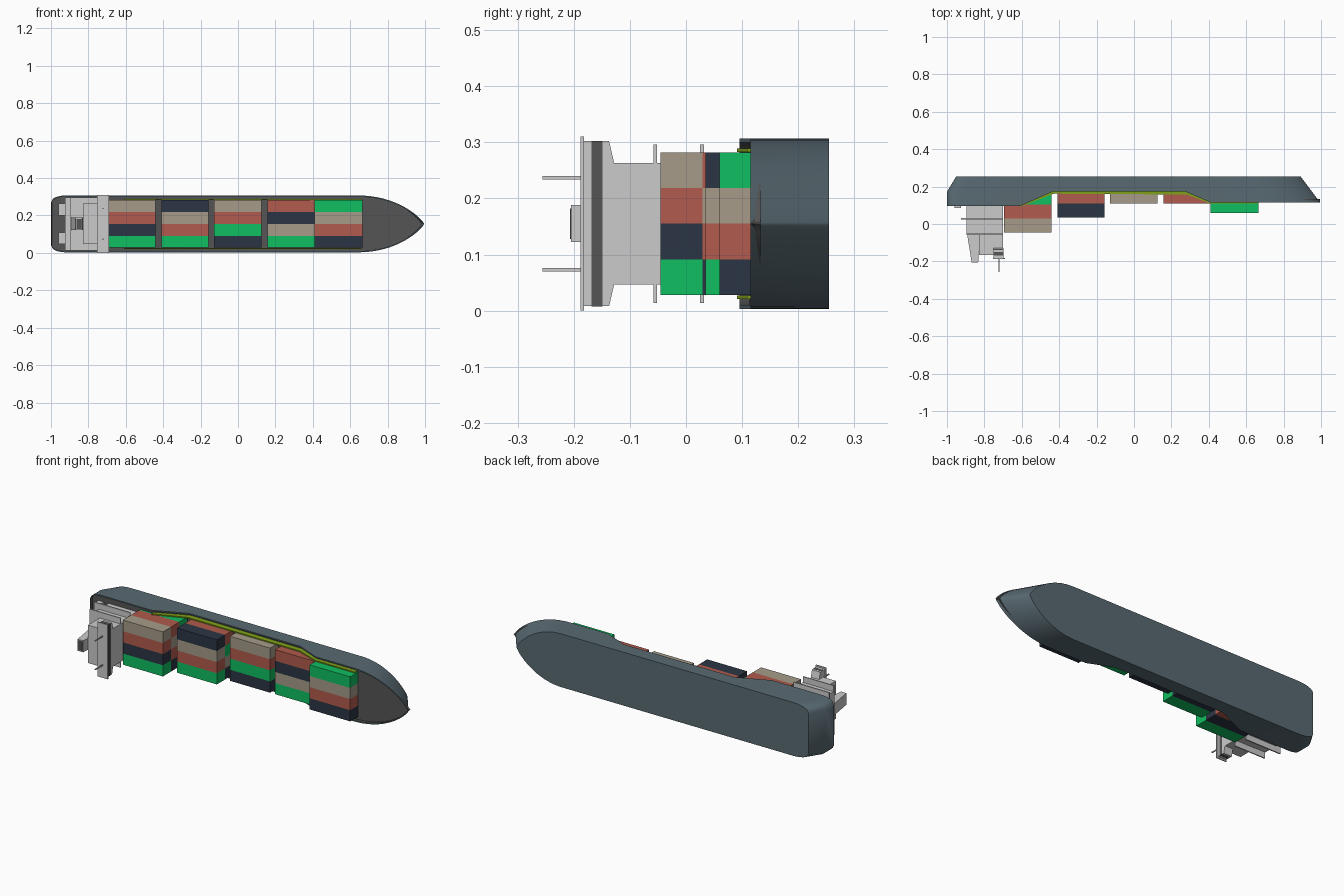
import bpy, bmesh, math

if "Cube" in bpy.data.objects:
    bpy.data.objects.remove(bpy.data.objects["Cube"])

ZC = 0.155  # ship lies on its side: deck faces -y, beam runs along z


def material(name, rgb):
    m = bpy.data.materials.new(name)
    m.diffuse_color = (*rgb, 1)
    m.use_nodes = True
    m.node_tree.nodes["Principled BSDF"].inputs["Base Color"].default_value = m.diffuse_color
    return m


SLATE = material("slate", (0.10, 0.145, 0.17))
DECK = material("deck_grey", (0.09, 0.09, 0.09))
OLIVE = material("olive", (0.22, 0.36, 0.01))
WHITE = material("light_grey", (0.52, 0.52, 0.52))
BOX = {
    "g": material("green", (0.005, 0.52, 0.12)),
    "r": material("red", (0.44, 0.105, 0.075)),
    "n": material("navy", (0.025, 0.036, 0.06)),
    "t": material("tan", (0.38, 0.33, 0.25)),
}


def finish(bm, name, *mats):
    bmesh.ops.remove_doubles(bm, verts=bm.verts, dist=1e-5)
    bmesh.ops.recalc_face_normals(bm, faces=bm.faces)
    me = bpy.data.meshes.new(name)
    bm.to_mesh(me)
    bm.free()
    for m in mats:
        me.materials.append(m)
    ob = bpy.data.objects.new(name, me)
    bpy.context.collection.objects.link(ob)
    return ob


def prism(name, profile, w0, w1, mat):
    """Extrude an (x, y) profile between two offsets from the centreline."""
    bm = bmesh.new()
    a, b = ([bm.verts.new((x, y, ZC + w)) for x, y in profile] for w in (w0, w1))
    n = len(profile)
    bm.faces.new(a)
    bm.faces.new(b[::-1])
    for i in range(n):
        bm.faces.new((a[i], b[i], b[(i + 1) % n], a[(i + 1) % n]))
    return finish(bm, name, mat)


def box(name, x0, x1, y0, y1, w0, w1, mat):
    return prism(name, [(x0, y0), (x1, y0), (x1, y1), (x0, y1)], w0, w1, mat)


def interp(pts, x):
    for (xa, ya), (xb, yb) in zip(pts, pts[1:]):
        if x <= xb:
            return ya + (yb - ya) * max(0, (x - xa) / (xb - xa))
    return pts[-1][1]


# Gunwale height along the ship
SHEER = [(-1, 0.095), (-0.61, 0.095), (-0.43, 0.175), (0.27, 0.175), (0.41, 0.115), (1, 0.115)]

# Hull stations: (top x, bottom x, top half beam)
B = 0.152
stations = [(-1.0, -0.95, 0.115), (-0.995, -0.947, 0.123)]
for i in range(1, 7):
    a = math.pi / 2 * i / 6
    stations.append((-0.92 - 0.075 * math.cos(a), -0.85 - 0.097 * math.cos(a),
                     0.123 + (B - 0.123) * math.sin(a)))
stations += [(x, x, B) for x in (-0.61, -0.43, 0.27, 0.41)]
for i in range(0, 17):
    s = math.sin(math.pi / 2 * i / 16)
    stations.append((0.64 + 0.355 * s, 0.60 + 0.29 * s,
                     B * (1 - s ** 2.1) ** 0.8 if i < 16 else 0.001))

# Hull with thin bulwark and recessed deck
bm = bmesh.new()
rings = []
for i, (xt, xb, w) in enumerate(stations):
    y = interp(SHEER, xt)
    drop = 0 if i in (0, len(stations) - 1) else 0.018
    inner = max(w - 0.007, w * 0.4)
    xk = xt if xt < -0.7 else xt + (xb - xt) * (0.172 - y) / (0.255 - y)
    yk = max(0.172, y + 0.02)
    half = [(xt, y + drop, inner), (xt, y, inner), (xt, y, w), (xk, yk, w), (xb, 0.255, w)]
    ring = half + [(x, yy, -ww) for x, yy, ww in reversed(half)]
    rings.append([bm.verts.new((x, yy, ZC + ww)) for x, yy, ww in ring])
for p, q in zip(rings, rings[1:]):
    for j in range(10):
        k = (j + 1) % 10
        f = bm.faces.new((p[j], p[k], q[k], q[j]))
        f.material_index = 1 if j in (0, 8, 9) else 0
for r in (rings[0], rings[-1]):
    bm.faces.new(r[2:8])
hull = finish(bm, "hull", SLATE, DECK)
bpy.context.view_layer.objects.active = hull
hull.select_set(True)
bpy.ops.object.shade_smooth_by_angle(angle=math.radians(30))

# Hatch coamings following the gunwale
top = [(x, interp(SHEER, x) - d) for x, d in
       ((-0.61, 0.004), (-0.43, 0.013), (0.28, 0.013), (0.41, 0.006), (0.66, 0.006))]
coaming = top + [(x, y + 0.03) for x, y in reversed(top)]
for side in (-1, 1):
    prism("hatch_coaming", coaming, side * 0.128, side * 0.134, OLIVE)

# Container bays: x range, top y, floor y, layers of colours from bottom row to top row
ROW, LAYER = 0.0635, 0.074
bays = [
    (-0.695, -0.442, -0.045, 0.19, ("gnrt", "nrtr", "rtng")),
    (-0.41, -0.158, 0.035, 0.19, ("grtn", "ntgr")),
    (-0.128, 0.125, 0.11, 0.19, ("ngrt",)),
    (0.157, 0.41, 0.11, 0.19, ("gtnr",)),
    (0.41, 0.665, 0.06, 0.134, ("nrtg",)),
]
for x0, x1, y0, floor, layers in bays:
    for k, colours in enumerate(layers):
        ya = y0 + k * LAYER
        yb = min(ya + LAYER, floor)
        for r, c in enumerate(colours):
            w = -2 * ROW + r * ROW
            box("container", x0, x1, ya, yb, w, w + ROW, BOX[c])

# Deckhouse with walkway decks
box("deckhouse_lower", -0.895, -0.70, -0.05, 0.115, -0.108, 0.108, WHITE)
box("walkway_lower", -0.925, -0.70, 0.025, 0.032, -0.141, 0.141, WHITE)
box("walkway_upper", -0.895, -0.70, -0.058, -0.052, -0.141, 0.141, WHITE)
box("deckhouse_upper", -0.83, -0.70, -0.165, -0.05, -0.108, 0.108, WHITE)

# Bridge with flared wings, window band and roof
bm = bmesh.new()
ends = []
for x in (-0.75, -0.698):
    half = [(-0.128, 0.108), (-0.137, B - 0.005), (-0.182, B - 0.005)]
    pts = half + [(y, -w) for y, w in reversed(half)]
    ends.append([bm.verts.new((x, y, ZC + w)) for y, w in pts])
bm.faces.new(ends[0])
bm.faces.new(ends[1][::-1])
for i in range(6):
    j = (i + 1) % 6
    bm.faces.new((ends[0][i], ends[0][j], ends[1][j], ends[1][i]))
finish(bm, "bridge", WHITE)
box("bridge_windows", -0.748, -0.6965, -0.168, -0.149, -0.1475, 0.1475, DECK)
box("bridge_roof", -0.755, -0.69, -0.188, -0.182, -0.155, 0.155, WHITE)

# Tapered funnel with dark outlet
prism("funnel", [(-0.893, -0.05), (-0.868, -0.205), (-0.833, -0.205), (-0.825, -0.05)],
      -0.033, 0.033, WHITE)
box("funnel_outlet", -0.863, -0.838, -0.2065, -0.20, -0.027, 0.027, DECK)

# Mirrored masts and stern lockers
for side in (-1, 1):
    box("mast", -0.724, -0.719, -0.256, -0.186, side * 0.079, side * 0.085, WHITE)
    box("stern_locker", -0.96, -0.925, 0.085, 0.115, side * 0.045, side * 0.108, WHITE)
